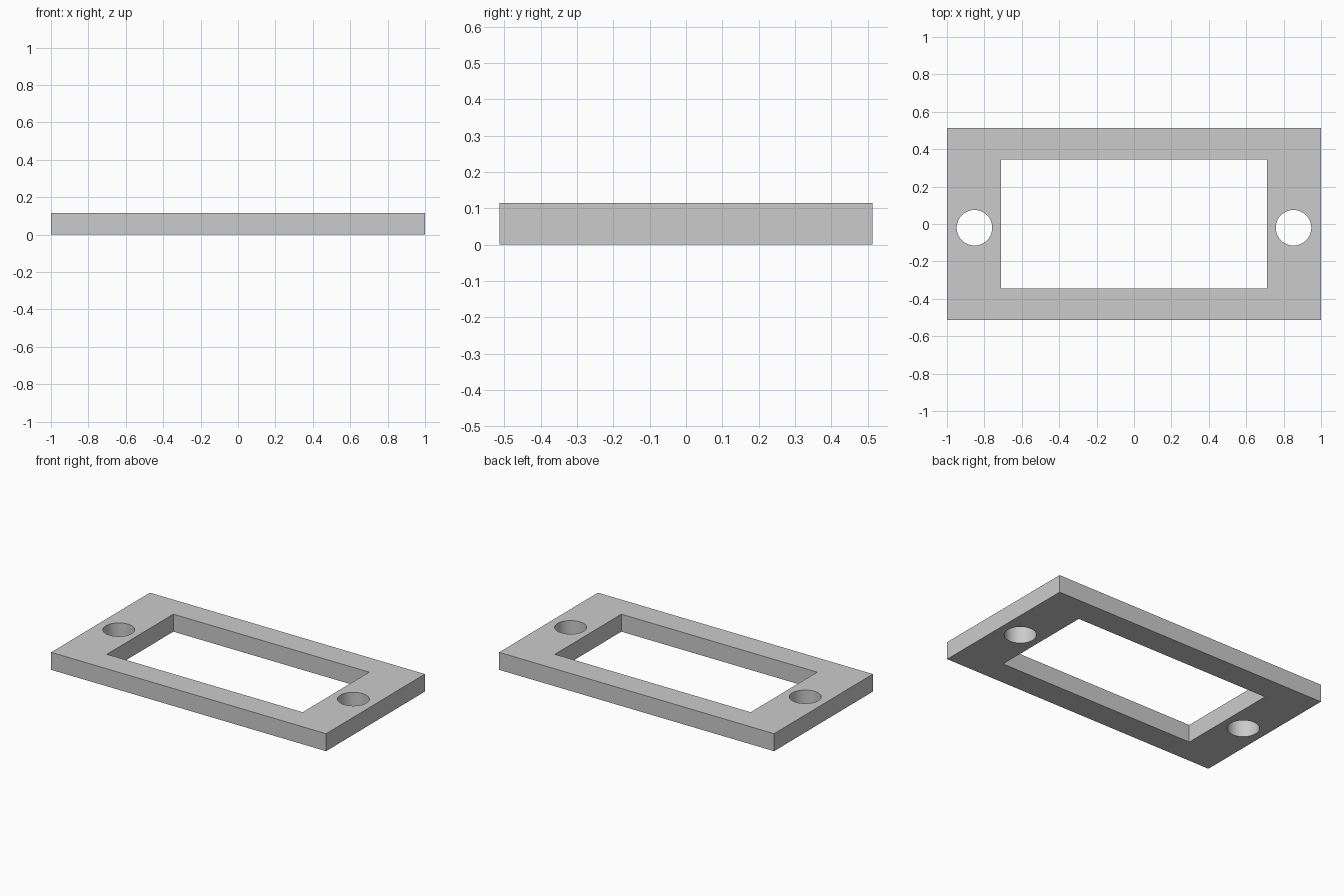
import bpy
import bmesh
import math

cube = bpy.data.objects.get("Cube")
if cube:
    bpy.data.objects.remove(cube, do_unlink=True)

HALF_X, HALF_Y, THICK = 1.0, 0.513, 0.115
WIN_X, WIN_Y = 0.712, 0.345
HOLE_X, HOLE_Y, HOLE_R = 0.853, -0.02, 0.095

# Plain grey material
grey = bpy.data.materials.new("plain_grey")
grey.use_nodes = True
colour = (0.6, 0.6, 0.6, 1)
grey.diffuse_color = colour
grey.node_tree.nodes["Principled BSDF"].inputs["Base Color"].default_value = colour


def rectangle(hx, hy):
    return [(-hx, -hy), (hx, -hy), (hx, hy), (-hx, hy)]


def circle(cx, cy, r, sides=64):
    steps = [2 * math.pi * i / sides for i in range(sides)]
    return [(cx + r * math.cos(a), cy + r * math.sin(a)) for a in steps]


def prism(name, outline, z0, z1):
    """Extrude a closed outline upward from z0 to z1."""
    bm = bmesh.new()
    base = bm.faces.new([bm.verts.new((x, y, z0)) for x, y in outline])
    top = bmesh.ops.extrude_face_region(bm, geom=[base])["geom"]
    verts = [v for v in top if isinstance(v, bmesh.types.BMVert)]
    bmesh.ops.translate(bm, verts=verts, vec=(0, 0, z1 - z0))
    bmesh.ops.recalc_face_normals(bm, faces=bm.faces)
    mesh = bpy.data.meshes.new(name)
    bm.to_mesh(mesh)
    bm.free()
    mesh.materials.append(grey)
    obj = bpy.data.objects.new(name, mesh)
    bpy.context.collection.objects.link(obj)
    return obj


# Mounting plate
plate = prism("mounting_frame", rectangle(HALF_X, HALF_Y), 0, THICK)

# Window and the two screw holes, cut right through
cutters = [
    prism("window_cutter", rectangle(WIN_X, WIN_Y), -0.1, THICK + 0.1),
    prism("left_hole_cutter", circle(HOLE_X, HOLE_Y, HOLE_R), -0.1, THICK + 0.1),
    prism("right_hole_cutter", circle(-HOLE_X, HOLE_Y, HOLE_R), -0.1, THICK + 0.1),
]
bpy.ops.object.select_all(action="DESELECT")
bpy.context.view_layer.objects.active = plate
plate.select_set(True)
for cutter in cutters:
    cutter.hide_render = True
    mod = plate.modifiers.new(cutter.name, "BOOLEAN")
    mod.operation = "DIFFERENCE"
    mod.solver = "EXACT"
    mod.object = cutter
    bpy.ops.object.modifier_apply(modifier=mod.name)
for cutter in cutters:
    bpy.data.objects.remove(cutter, do_unlink=True)

# Round hole walls, crisp edges
bpy.ops.object.shade_smooth_by_angle(angle=math.radians(30))
